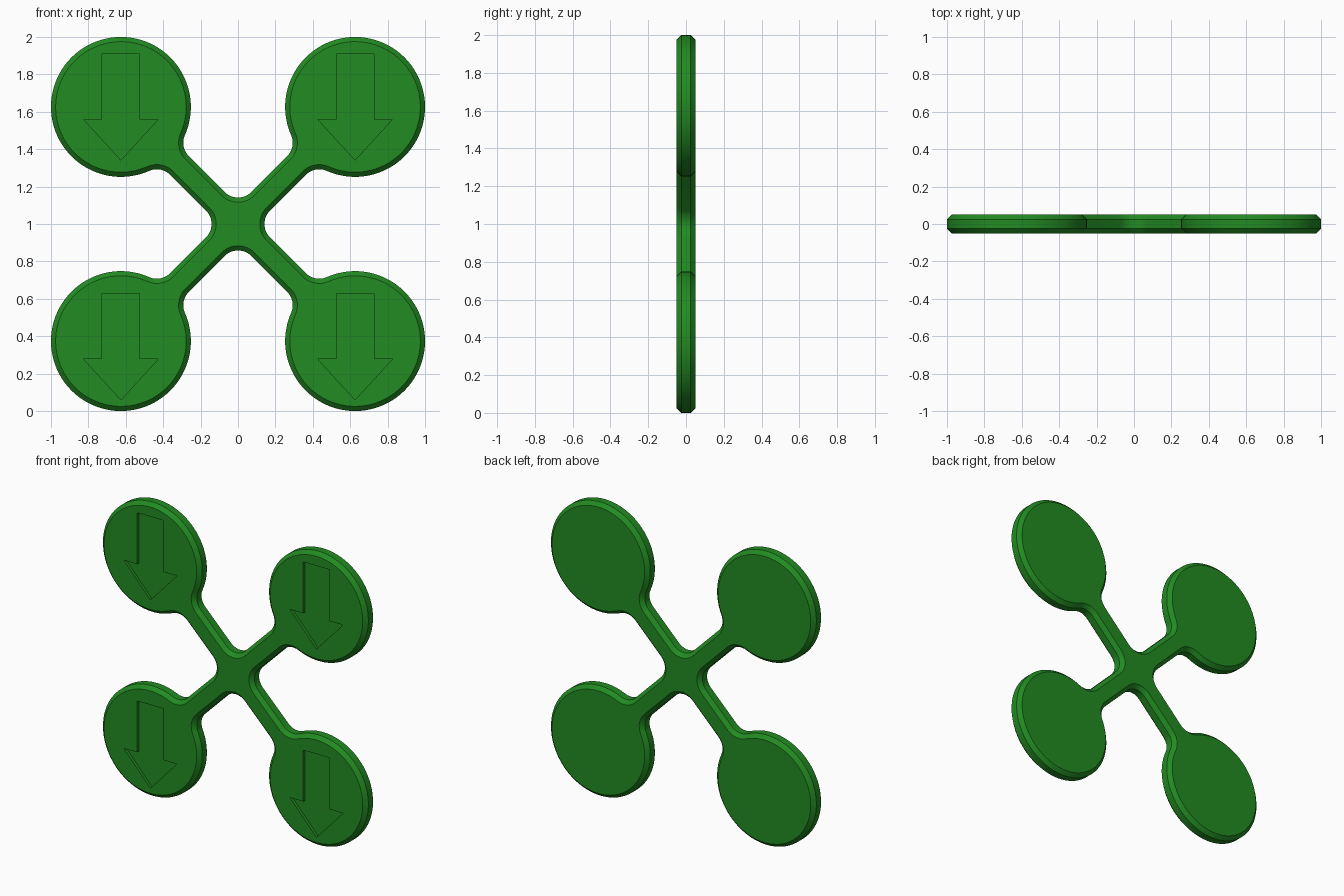
import bpy, bmesh
from math import sin, cos, pi, atan2, sqrt, radians

if "Cube" in bpy.data.objects:
    bpy.data.objects.remove(bpy.data.objects["Cube"])

C = 0.626            # disc centre offset in x and z
R = 0.374            # disc radius
W, F = 0.0707, 0.1   # arm half width, fillet radius
T, CH = 0.05, 0.025  # half thickness, chamfer


def arc(cx, cy, r, a0, a1, n, ends=True):
    rng = range(n + 1) if ends else range(1, n)
    return [(cx + r * cos(a0 + (a1 - a0) * i / n),
             cy + r * sin(a0 + (a1 - a0) * i / n)) for i in rng]


def outline(inset):
    """Four discs on crossed arms, all corners filleted, offset inwards."""
    k, f, d = W + F, F + inset, C * sqrt(2)
    u = sqrt((R + F) ** 2 - k ** 2)
    b = atan2(k, u)
    arm = arc(k, -k, f, pi, pi / 2, 12)
    arm += arc(d - u, -k, f, pi / 2, b, 12)
    arm += arc(d, 0, R - inset, b - pi, pi - b, 72, False)
    arm += arc(d - u, k, f, -b, -pi / 2, 12)
    pts = []
    for q in range(4):
        a = radians(45 + 90 * q)
        pts += [(s * cos(a) - v * sin(a), 1 + s * sin(a) + v * cos(a)) for s, v in arm]
    return pts


def loft(bm, layers):
    """Closed solid from (y, outline) layers."""
    rings = [[bm.verts.new((x, y, z)) for x, z in pts] for y, pts in layers]
    for r0, r1 in zip(rings, rings[1:]):
        for i in range(len(r0)):
            j = (i + 1) % len(r0)
            bm.faces.new((r0[i], r0[j], r1[j], r1[i]))
    bm.faces.new(rings[0])
    bm.faces.new(rings[-1])


def finish(bm, name):
    bmesh.ops.recalc_face_normals(bm, faces=bm.faces)
    me = bpy.data.meshes.new(name)
    bm.to_mesh(me)
    bm.free()
    ob = bpy.data.objects.new(name, me)
    bpy.context.collection.objects.link(ob)
    return ob


# chamfered plate
bm = bmesh.new()
loft(bm, [(-T, outline(CH)), (-T + CH, outline(0)), (T - CH, outline(0)), (T, outline(CH))])
plate = finish(bm, "four_disc_plate")

# arrow recess cutters
arrow = [(-.1, .284), (-.1, -.066), (-.2, -.066), (0, -.284), (.2, -.066), (.1, -.066), (.1, .284)]
bm = bmesh.new()
for cx in (-C, C):
    for cz in (1 + C, 1 - C - .03):
        pts = [(cx + x, cz + z) for x, z in arrow]
        loft(bm, [(-T - .05, pts), (-T + .02, pts)])
cutter = finish(bm, "arrow_cutter")
cutter.hide_render = True

# cut the recesses
mod = plate.modifiers.new("arrow_recesses", 'BOOLEAN')
mod.operation = 'DIFFERENCE'
mod.solver = 'EXACT'
mod.object = cutter
bpy.context.view_layer.objects.active = plate
plate.select_set(True)
bpy.ops.object.modifier_apply(modifier=mod.name)
bpy.data.objects.remove(cutter)
bpy.ops.object.shade_smooth_by_angle(angle=radians(30))

# green finish
green = bpy.data.materials.new("green")
green.diffuse_color = (0.016, 0.258, 0.016, 1)
green.use_nodes = True
green.node_tree.nodes["Principled BSDF"].inputs["Base Color"].default_value = green.diffuse_color
plate.data.materials.clear()
plate.data.materials.append(green)
